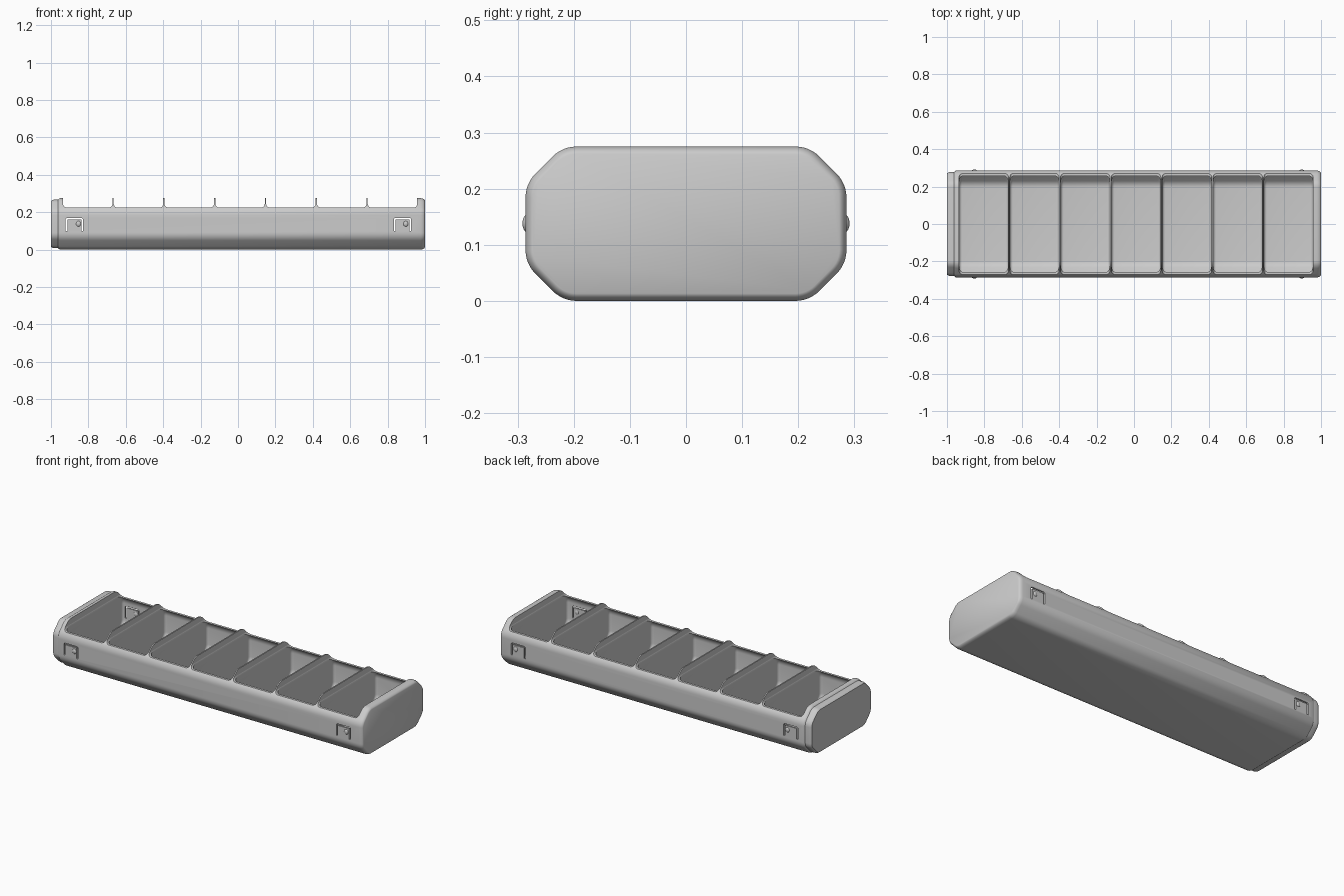
import bpy, bmesh, math

if "Cube" in bpy.data.objects:
    bpy.data.objects.remove(bpy.data.objects["Cube"])

W, H, C, R = 0.286, 0.275, 0.066, 0.06   # half width, height, chamfer, corner radius
SEG = 6


def ring(inset, open_top=False):
    """Rounded octagon in YZ, offset inwards; open_top stretches the top upward."""
    w, lo, hi = W - inset, inset, H - inset
    c = C - inset * (2 - math.sqrt(2))
    r = max(R - inset, 0.01)
    t = r * math.tan(math.pi / 8)
    corners = [(w, hi - c), (w - c, hi), (c - w, hi), (-w, hi - c),
               (-w, lo + c), (c - w, lo), (w - c, lo), (w, lo + c)]
    pts = []
    for k, (y, z) in enumerate(corners):
        a0 = k * math.pi / 4             # normal angle of the incoming side
        am = a0 + math.pi / 8
        d = r / math.cos(math.pi / 8)
        cy, cz = y - d * math.cos(am), z - d * math.sin(am)
        for i in range(SEG + 1):
            a = a0 + math.pi / 4 * i / SEG
            lift = 0.1 if open_top and (k == 1 and i > 0 or k == 2 and i < SEG) else 0
            pts.append((cy + r * math.cos(a), cz + r * math.sin(a) + lift))
    return pts


def loft(bm, sections):
    """Skin a list of (x, yz points) sections and cap the ends."""
    rows = [[bm.verts.new((x, y, z)) for y, z in pts] for x, pts in sections]
    n = len(rows[0])
    for a, b in zip(rows, rows[1:]):
        for i in range(n):
            bm.faces.new((a[i], a[(i + 1) % n], b[(i + 1) % n], b[i]))
    bm.faces.new(rows[0])
    bm.faces.new(rows[-1])


def prism(bm, pts, depth=0.4):
    """Extrude an XZ outline through the full depth in y."""
    f = [bm.verts.new((x, -depth, z)) for x, z in pts]
    b = [bm.verts.new((x, depth, z)) for x, z in pts]
    n = len(pts)
    for i in range(n):
        bm.faces.new((f[i], f[(i + 1) % n], b[(i + 1) % n], b[i]))
    bm.faces.new(f)
    bm.faces.new(b)


def finish(bm, name):
    bmesh.ops.recalc_face_normals(bm, faces=bm.faces)
    me = bpy.data.meshes.new(name)
    bm.to_mesh(me)
    bm.free()
    ob = bpy.data.objects.new(name, me)
    bpy.context.collection.objects.link(ob)
    return ob


def activate(ob):
    bpy.ops.object.select_all(action='DESELECT')
    ob.select_set(True)
    bpy.context.view_layer.objects.active = ob


def cut(ob, cutter):
    cutter.hide_render = True
    m = ob.modifiers.new("cut", 'BOOLEAN')
    m.operation, m.solver, m.object = 'DIFFERENCE', 'EXACT', cutter
    activate(ob)
    bpy.ops.object.modifier_apply(modifier=m.name)
    bpy.data.objects.remove(cutter)


# tray body, with a stepped lip on the left end
bm = bmesh.new()
loft(bm, [(x, ring(i)) for x, i in [
    (-1, 0.015), (-0.993, 0.010), (-0.985, 0.008), (-0.962, 0.008), (-0.957, 0.003),
    (-0.95, 0), (0.978, 0), (0.99, 0.003), (0.997, 0.008), (1, 0.013)]])
tray = finish(bm, "tray")

# seven compartments
START, STEP, WALL = -0.935, 0.2716, 0.009
spans = [(START + k * STEP, START + (k + 1) * STEP - WALL) for k in range(7)]
bm = bmesh.new()
for x0, x1 in spans:
    rr, n = 0.016, 5
    prof = [(rr * (1 - math.cos(a)), rr * (1 - math.sin(a)))
            for a in (math.pi / 2 * i / n for i in range(n + 1))]
    secs = [(x0 + dx, ring(0.010 + di, True)) for dx, di in prof]
    secs += [(x1 - dx, ring(0.010 + di, True)) for dx, di in reversed(prof)]
    loft(bm, secs)
cut(tray, finish(bm, "compartment_cutter"))

# lowered side walls between dividers, flared at each divider foot
bm = bmesh.new()
for x0, x1 in spans:
    x0, x1, r, z = x0 - 0.001, x1 + 0.001, 0.02, 0.225
    arc = [math.pi / 2 * i / 5 for i in range(6)]
    pts = [(x0, 0.35)]
    pts += [(x0 + r - r * math.cos(a), z + r - r * math.sin(a)) for a in arc]
    pts += [(x1 - r + r * math.sin(a), z + r - r * math.cos(a)) for a in arc]
    pts.append((x1, 0.35))
    prism(bm, pts)
cut(tray, finish(bm, "side_notch_cutter"))

# U-shaped slots that free the four snap tabs
bm = bmesh.new()
for cx in (-0.875, 0.879):
    a, s, z0, z1 = 0.046, 0.009, 0.10, 0.17
    prism(bm, [(cx + x, z) for x, z in [
        (-a, z0), (-a, z1 - 0.006), (-a + 0.006, z1), (a - 0.006, z1), (a, z1 - 0.006),
        (a, z0), (a - s, z0), (a - s, z1 - s), (s - a, z1 - s), (s - a, z0)]])
cut(tray, finish(bm, "tab_slot_cutter"))

activate(tray)
bpy.ops.object.shade_smooth_by_angle(angle=math.radians(32))

# snap bumps on the tabs
for x, end in ((-0.853, "left"), (0.897, "right")):
    for s, side in ((-1, "front"), (1, "back")):
        bpy.ops.mesh.primitive_uv_sphere_add(segments=20, ring_count=12, radius=0.016,
                                             location=(x, s * 0.282, 0.138))
        ob = bpy.context.object
        ob.name = f"snap_bump_{side}_{end}"
        ob.scale = (0.9, 0.6, 1)
        bpy.ops.object.shade_smooth()
